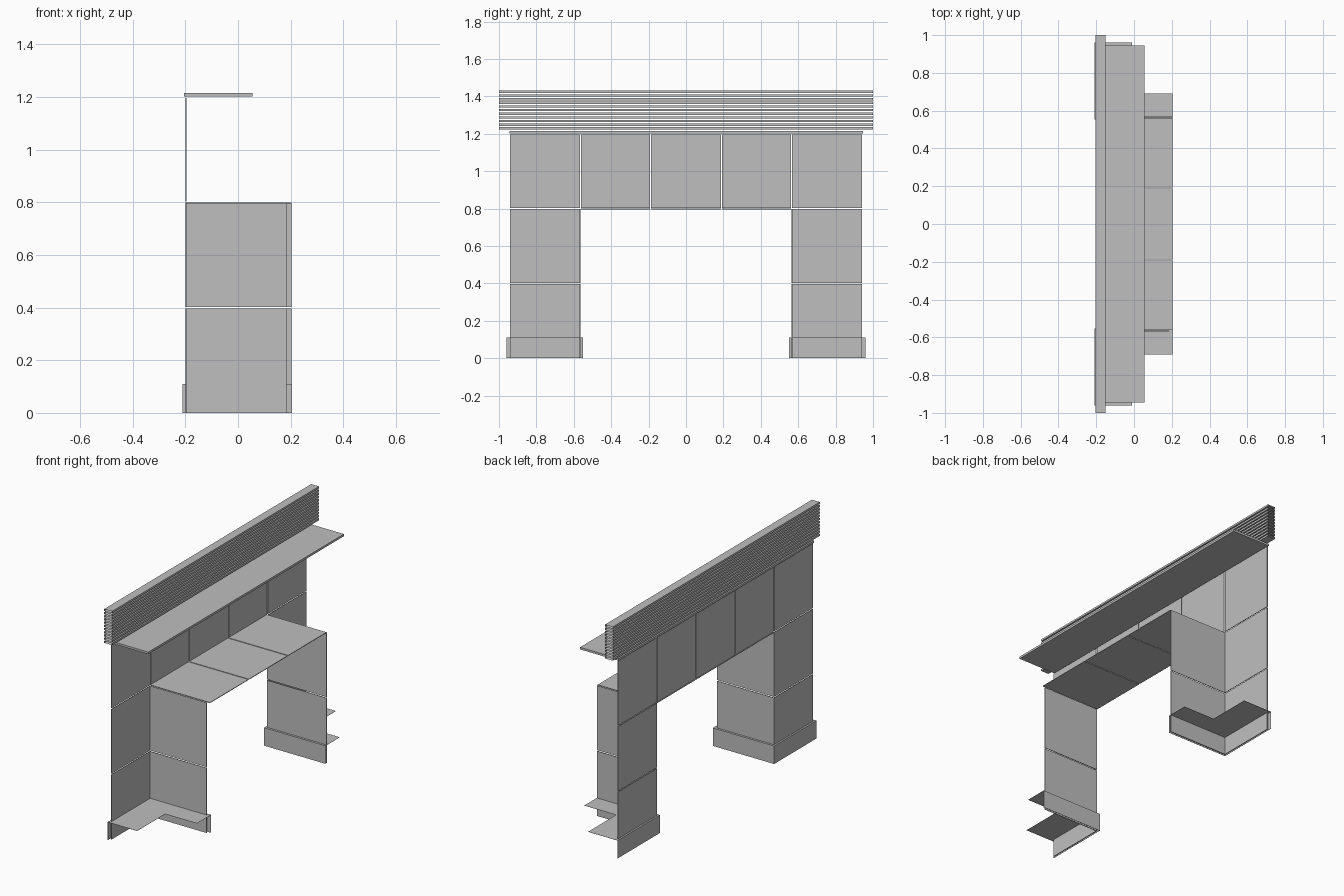
import bpy
import bmesh

if "Cube" in bpy.data.objects:
    bpy.data.objects.remove(bpy.data.objects["Cube"], do_unlink=True)

# Single plain grey finish
grey = bpy.data.materials.new("plain_grey")
grey.use_nodes = True
colour = (0.52, 0.52, 0.52, 1)
grey.diffuse_color = colour
grey.node_tree.nodes["Principled BSDF"].inputs["Base Color"].default_value = colour

THICK = 0.004
GAP = 0.003      # half of the joint between tiles
SHEET = 0.001    # thickness of skirting boards and caps


def add_box(name, x, y, z, open_ends=False):
    """Box between (low, high) pairs; open_ends drops the faces along y."""
    bm = bmesh.new()
    bmesh.ops.create_cube(bm, size=1)
    spans = [sorted(s) for s in (x, y, z)]
    for v in bm.verts:
        for i, (low, high) in enumerate(spans):
            v.co[i] = low if v.co[i] < 0 else high
    bm.normal_update()
    if open_ends:
        ends = [f for f in bm.faces if abs(f.normal.y) > 0.9]
        bmesh.ops.delete(bm, geom=ends, context='FACES_ONLY')
    mesh = bpy.data.meshes.new(name)
    bm.to_mesh(mesh)
    bm.free()
    mesh.materials.append(grey)
    obj = bpy.data.objects.new(name, mesh)
    bpy.context.collection.objects.link(obj)
    return obj


def inset(low, high):
    return (low + GAP, high - GAP)


BACK = -0.2
END, JAMB, JOINT = 0.945, 0.565, 0.19
LEVELS = [0, 0.4, 0.8, 1.2]
columns = [-END, -JAMB, -JOINT, JOINT, JAMB, END]

# Wall tiles: full height on the legs, top row only over the opening
for c, (y0, y1) in enumerate(zip(columns, columns[1:])):
    for r, (z0, z1) in enumerate(zip(LEVELS, LEVELS[1:])):
        if c in (0, 4) or r == 2:
            add_box(f"wall_tile_{c}_{r}", (BACK, BACK + THICK),
                    inset(y0, y1), (z0 + (GAP if r else 0), z1 - GAP))

# Lintel tiles over the opening
for c, (y0, y1) in enumerate(zip(columns[1:], columns[2:5])):
    add_box(f"lintel_tile_{c}", (BACK, 0.204), inset(y0, y1), (0.8 - THICK, 0.8))

for side, label, reach in ((-1, "front", 0.185), (1, "back", 0.204)):
    # Jamb tiles lining the opening
    for r, (z0, z1) in enumerate(zip(LEVELS, LEVELS[1:3])):
        add_box(f"{label}_jamb_tile_{r}", (BACK, reach),
                (side * JAMB, side * (JAMB + THICK)),
                (z0 + (GAP if r else 0), z1 - GAP))
    # Skirting boards round the foot of the leg
    inner, outer = side * 0.552, side * 0.96
    add_box(f"{label}_wall_skirting", (-0.21, -0.21 + SHEET), (inner, outer), (0, 0.11))
    add_box(f"{label}_jamb_skirting", (-0.21, 0.205),
            (inner, inner + side * SHEET), (0, 0.11))
    # L-shaped cap on the skirting
    add_box(f"{label}_wall_cap", (-0.21, -0.01), (inner, outer), (0.11 - SHEET, 0.11))
    add_box(f"{label}_jamb_cap", (-0.01, 0.205), (inner, side * 0.69),
            (0.11 - SHEET, 0.11))

# Projecting shelf above the wall
add_box("shelf", (-0.205, 0.055), (-END, END), (1.202, 1.215))

# Stack of open-ended slats along the top
for i in range(11):
    z = 1.223 + i * 0.0195
    add_box(f"slat_{i}", (-0.205, -0.152), (-1, 1), (z, z + 0.012), open_ends=True)
